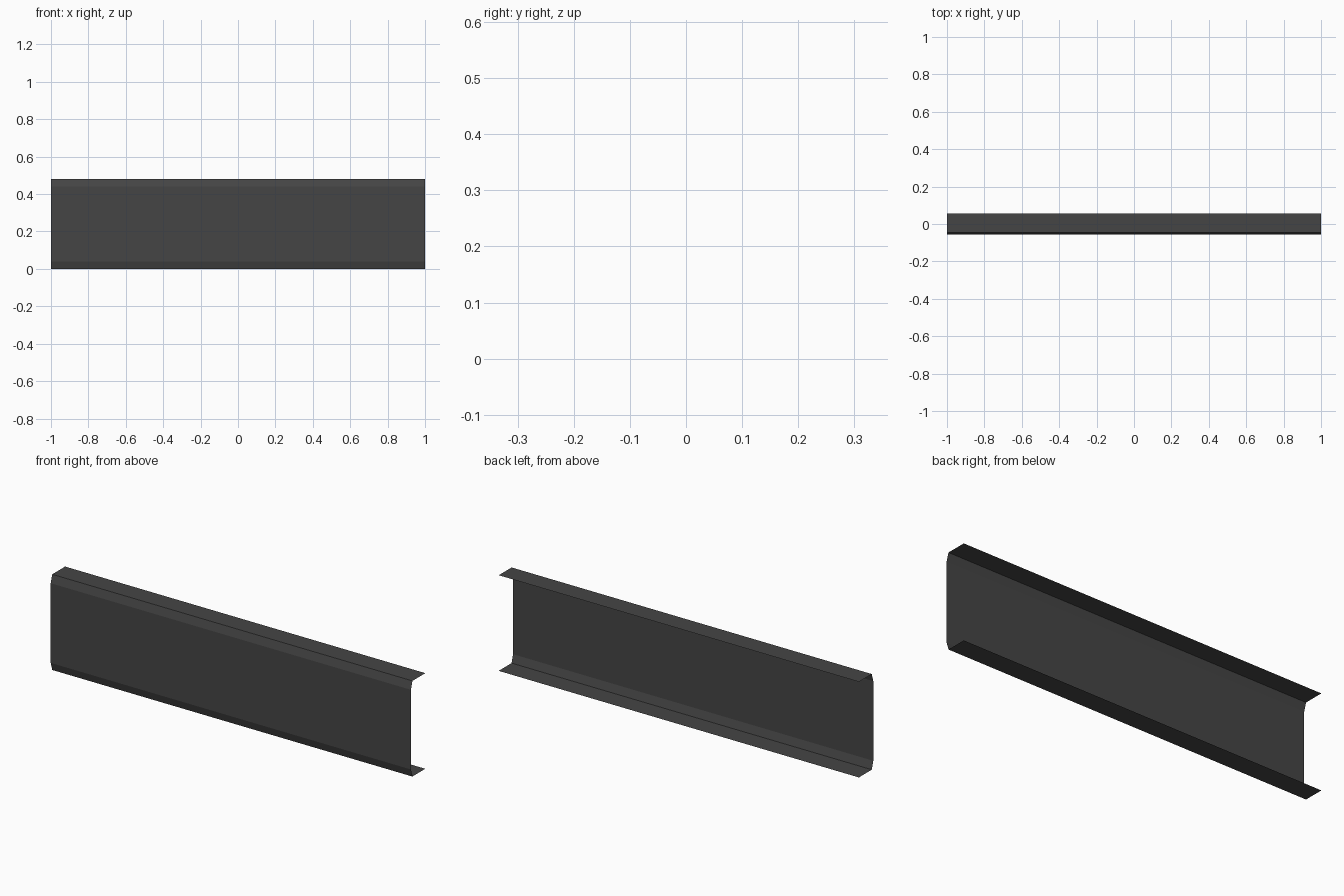
import bpy, bmesh

if "Cube" in bpy.data.objects:
    bpy.data.objects.remove(bpy.data.objects["Cube"])

# One dark grey for the whole sheet
grey = bpy.data.materials.new("dark grey")
grey.diffuse_color = (0.06, 0.06, 0.06, 1)
grey.use_nodes = True
grey.node_tree.nodes["Principled BSDF"].inputs["Base Color"].default_value = grey.diffuse_color

HEIGHT, DEPTH = 0.48, 0.057
BEVEL_Y, BEVEL_Z = 0.012, 0.04

# Open C profile (y, z): lower half, then mirrored for the upper half
lower = [(DEPTH, 0), (-DEPTH + BEVEL_Y, 0), (-DEPTH, BEVEL_Z)]
profile = lower + [(y, HEIGHT - z) for y, z in reversed(lower)]

# Sweep the profile along x as a thin open sheet
bm = bmesh.new()
left = [bm.verts.new((-1, y, z)) for y, z in profile]
right = [bm.verts.new((1, y, z)) for y, z in profile]
for i in range(len(profile) - 1):
    bm.faces.new((left[i], left[i + 1], right[i + 1], right[i]))

# Outside faces point forward, up and down
bm.normal_update()
if bm.faces[:][2].normal.y > 0:
    bmesh.ops.reverse_faces(bm, faces=bm.faces[:])

mesh = bpy.data.meshes.new("channel_panel")
bm.to_mesh(mesh)
bm.free()
mesh.materials.append(grey)
panel = bpy.data.objects.new("channel_panel", mesh)
bpy.context.collection.objects.link(panel)
